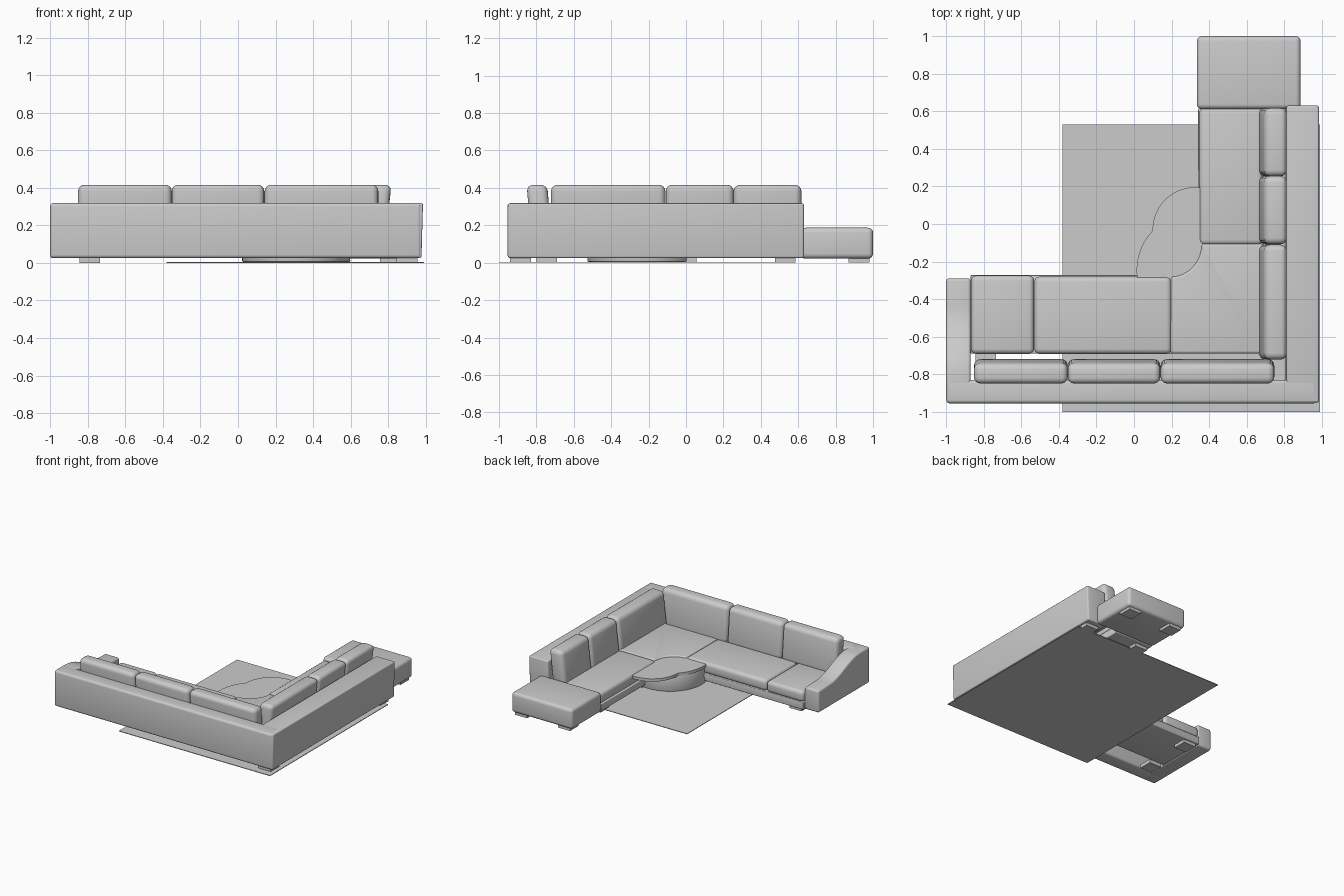
import bpy, bmesh, math
from mathutils import Vector

if "Cube" in bpy.data.objects:
    bpy.data.objects.remove(bpy.data.objects["Cube"])


def finish(name, bm, bevel=0.0, segs=4):
    """Round the sharp edges, smooth shade and link the mesh."""
    bmesh.ops.recalc_face_normals(bm, faces=bm.faces)
    if bevel:
        sharp = [e for e in bm.edges if e.calc_face_angle(0) > math.radians(35)]
        bmesh.ops.bevel(bm, geom=sharp, offset=bevel, segments=segs, profile=0.5,
                        affect='EDGES', clamp_overlap=True)
    me = bpy.data.meshes.new(name)
    bm.to_mesh(me)
    bm.free()
    ob = bpy.data.objects.new(name, me)
    bpy.context.collection.objects.link(ob)
    bpy.ops.object.select_all(action='DESELECT')
    ob.select_set(True)
    bpy.context.view_layer.objects.active = ob
    bpy.ops.object.shade_smooth_by_angle(angle=math.radians(35))
    return ob


def box(name, x, y, z, bevel=0.0, lean=(0, 0), segs=4):
    """Box from ranges; lean shifts the bottom sideways."""
    bm = bmesh.new()
    bmesh.ops.create_cube(bm, size=1)
    for v in bm.verts:
        low = v.co.z < 0
        v.co = Vector((x[v.co.x > 0], y[v.co.y > 0], z[v.co.z > 0]))
        if low:
            v.co += Vector((lean[0], lean[1], 0))
    return finish(name, bm, bevel, segs)


def prism(name, pts, lo, hi, axis='Z', bevel=0.0):
    """Extrude an outline along z (points x,y) or along x (points y,z)."""
    bm = bmesh.new()
    place = (lambda p: (p[0], p[1], lo)) if axis == 'Z' else (lambda p: (lo, p[0], p[1]))
    face = bm.faces.new([bm.verts.new(place(p)) for p in pts])
    ext = bmesh.ops.extrude_face_region(bm, geom=[face])
    step = Vector((0, 0, hi - lo)) if axis == 'Z' else Vector((hi - lo, 0, 0))
    bmesh.ops.translate(bm, vec=step, verts=[g for g in ext['geom'] if isinstance(g, bmesh.types.BMVert)])
    return finish(name, bm, bevel)


def disc(name, cx, cy, r_low, r_high, z, bevel):
    bm = bmesh.new()
    bmesh.ops.create_cone(bm, cap_ends=True, segments=64, radius1=r_low, radius2=r_high, depth=z[1] - z[0])
    bmesh.ops.translate(bm, vec=(cx, cy, sum(z) / 2), verts=bm.verts)
    return finish(name, bm, bevel, 2)


# Rug
box("rug", (-0.38, 0.99), (-1.0, 0.53), (0, 0.005))

# Back frames along the two outer sides
box("back_frame", (-1.0, 0.975), (-0.955, -0.83), (0.025, 0.318), 0.018)
box("side_frame", (0.812, 0.985), (-0.95, 0.63), (0.025, 0.318), 0.01, lean=(-0.008, 0))

# Left arm with a sweeping top that drops toward the open end
arm = [(-0.29, 0.025), (-0.29, 0.205)]
for i in range(13):
    t = i / 12
    arm.append((-0.43 - 0.39 * t, 0.21 + 0.108 * (1 - math.cos(math.pi * t)) / 2))
arm += [(-0.95, 0.318), (-0.95, 0.025)]
prism("arm", arm, -1.0, -0.87, 'X', 0.015)


# Inner curve where the two wings meet
def inner_curve(cx, cy, a, b, n=12):
    return [(cx + a * math.sin(math.pi / 2 * i / n), cy - b * math.cos(math.pi / 2 * i / n)) for i in range(n + 1)]


# Seat base under both wings
base = [(-0.87, -0.69), (-0.87, -0.272)] + inner_curve(0.19, -0.11, 0.15, 0.162)
base += [(0.342, 0.615), (0.69, 0.615), (0.69, -0.69)]
prism("seat_base", base, 0.025, 0.085, 'Z', 0.006)

# Seat cushions
seat_z = (0.078, 0.17)
box("seat_left", (-0.868, -0.532), (-0.692, -0.275), seat_z, 0.028)
box("seat_middle", (-0.53, 0.2), (-0.692, -0.28), seat_z, 0.028)
box("seat_right", (0.347, 0.685), (-0.112, 0.617), seat_z, 0.028)
corner = [(0.195, -0.69)] + inner_curve(0.195, -0.105, 0.165, 0.176) + [(0.69, -0.105), (0.69, -0.69)]
prism("seat_corner", corner, 0.078, 0.168, 'Z', 0.014)

# Back cushions, leaning slightly against the frames
for i, (a, b) in enumerate([(-0.852, -0.353), (-0.353, 0.14), (0.142, 0.747)]):
    box(f"back_cushion_{i + 1}", (a, b), (-0.852, -0.742), (0.12, 0.416), 0.034, lean=(0, 0.025))
for i, (a, b) in enumerate([(0.254, 0.617), (-0.108, 0.255), (-0.722, -0.11)]):
    box(f"side_cushion_{i + 1}", (0.695, 0.817), (a, b), (0.12, 0.416), 0.034, lean=(-0.033, 0))

# Ottoman at the end of the right wing
box("ottoman", (0.335, 0.887), (0.612, 1.0), (0.022, 0.187), 0.026)

# Low table: drum with a top outlined by two overlapping circles
disc("table_drum", 0.31, -0.24, 0.288, 0.285, (0.005, 0.142), 0.006)
circles = [((0.312, -0.245), 0.298), ((0.325, -0.03), 0.226)]
mid = Vector((0.318, -0.14))
outline = []
for i in range(96):
    d = Vector((math.cos(math.tau * i / 96), math.sin(math.tau * i / 96)))
    reach = 0
    for c, r in circles:
        m = Vector(c) - mid
        along = m.dot(d)
        reach = max(reach, along + math.sqrt(r * r - m.length_squared + along * along))
    outline.append(tuple(mid + d * reach))
prism("table_top", outline, 0.135, 0.158)

# Feet
feet = [(-0.79, -0.745), (-0.79, -0.345), (0.12, -0.33), (0.41, 0.0), (0.9, -0.885),
        (0.9, 0.53), (0.42, 0.53), (0.81, 0.925), (0.42, 0.925)]
for i, (x, y) in enumerate(feet):
    box(f"foot_{i + 1}", (x - 0.055, x + 0.055), (y - 0.055, y + 0.055), (0, 0.03))
